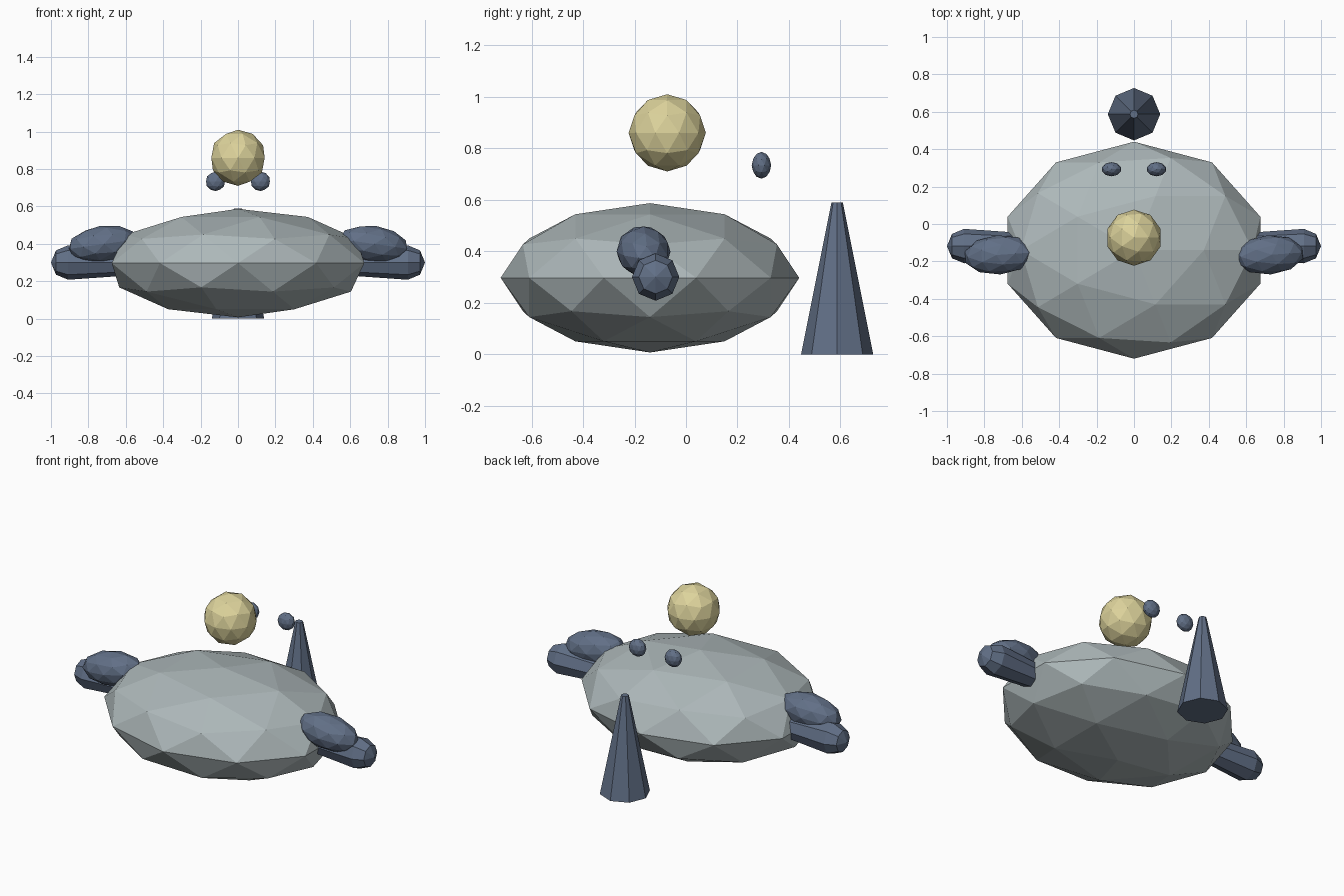
import bpy
import math
from mathutils import Matrix

cube = bpy.data.objects.get("Cube")
if cube:
    bpy.data.objects.remove(cube, do_unlink=True)


def material(name, rgb):
    mat = bpy.data.materials.new(name)
    mat.use_nodes = True
    color = (*rgb, 1.0)
    mat.diffuse_color = color
    mat.node_tree.nodes["Principled BSDF"].inputs["Base Color"].default_value = color
    return mat


pale_grey = material("pale grey", (0.42, 0.48, 0.49))
sand = material("sand yellow", (0.72, 0.65, 0.33))
slate = material("slate blue", (0.12, 0.16, 0.24))


def finish(name, mat):
    obj = bpy.context.object
    obj.name = obj.data.name = name
    obj.data.materials.append(mat)
    return obj


def faceted_ball(name, mat, center, radii, rotation=(0, 0, 0)):
    bpy.ops.mesh.primitive_ico_sphere_add(subdivisions=2, radius=1, location=center)
    obj = finish(name, mat)
    obj.data.transform(Matrix.Diagonal((*radii, 1)))
    obj.rotation_euler = rotation
    return obj


def capsule(name, mat, center, radius, half_length):
    # Low sphere with poles along x, its two halves pulled apart
    bpy.ops.mesh.primitive_uv_sphere_add(segments=8, ring_count=4, radius=radius)
    obj = finish(name, mat)
    obj.data.transform(Matrix.Rotation(math.pi / 2, 4, "Y"))
    stretch = half_length - radius
    for v in obj.data.vertices:
        if abs(v.co.x) < 0.001:
            v.co.x = 0
        else:
            v.co.x += math.copysign(stretch, v.co.x)
    obj.location = center
    return obj


def limb(name, mat, side, inner, outer, y, z, radius):
    # Straight eight-sided limb, rounded at the outer tip
    obj = capsule(name, mat, (0, y, z), radius, radius)
    for v in obj.data.vertices:
        if v.co.x * side > 0.001:
            v.co.x += side * (outer - radius)
        elif abs(v.co.x) <= 0.001:
            v.co.x = side * (outer - radius)
        else:
            v.co.x += side * (inner + radius)
    return obj


# Body and floating head
faceted_ball("body", pale_grey, (0, -0.14, 0.297), (0.71, 0.58, 0.29))
faceted_ball("head", sand, (0, -0.073, 0.86), (0.15, 0.15, 0.15))

# Paired parts
for side, label in ((1, "left"), (-1, "right")):
    faceted_ball(label + "_eye", slate, (side * 0.12, 0.293, 0.734), (0.053, 0.038, 0.052))
    faceted_ball(label + "_upper_limb", slate, (side * 0.723, -0.165, 0.399),
                 (0.19, 0.105, 0.098), (0, side * math.radians(8), math.radians(4)))
    limb(label + "_lower_limb", slate, side, 0.5, 1.0, -0.118, 0.3, 0.092)

# Standing tail spike
bpy.ops.mesh.primitive_cone_add(vertices=8, radius1=0.14, radius2=0.022, depth=0.59,
                                location=(0, 0.587, 0.295))
finish("tail", slate)
